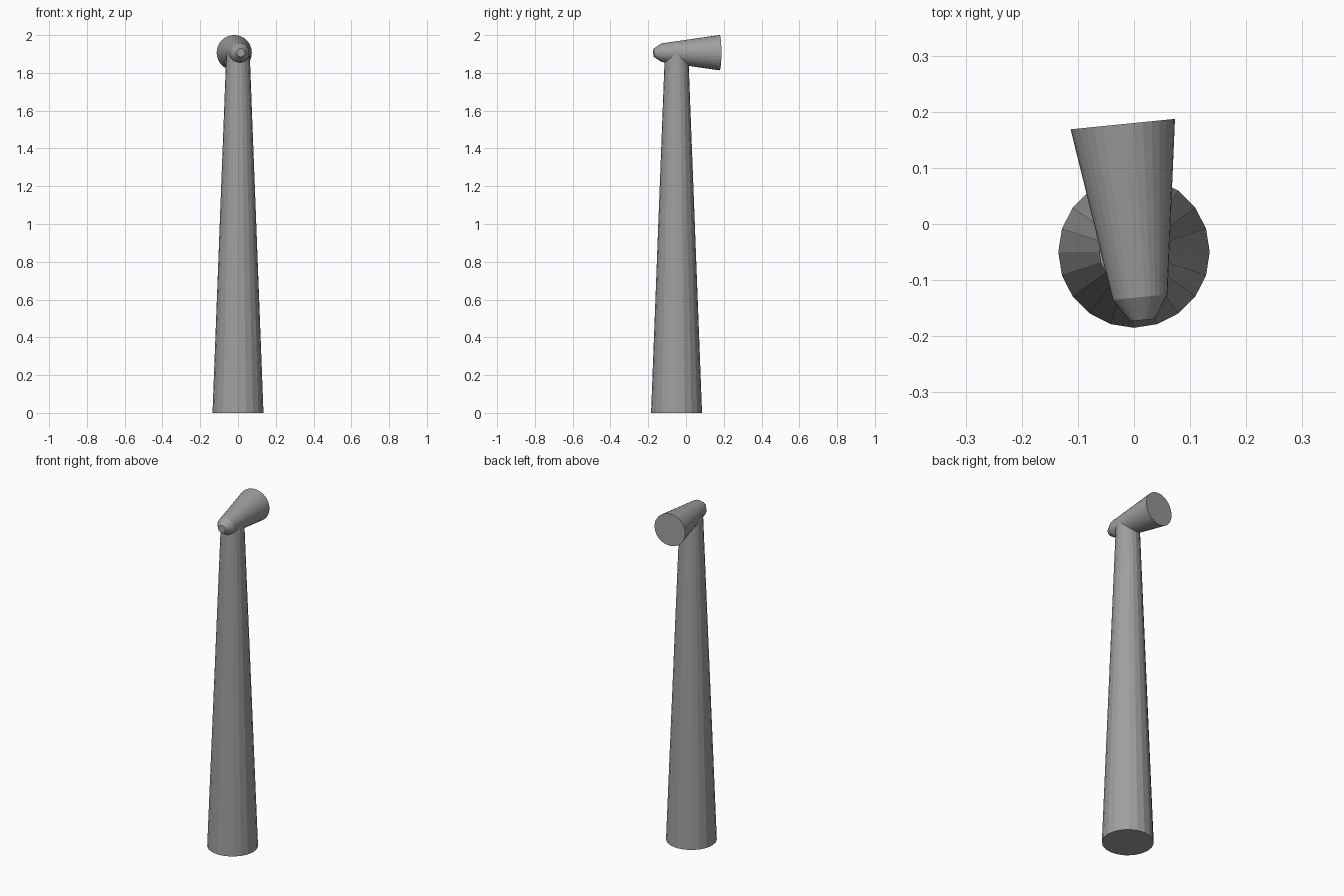
import bpy
import bmesh
import math
from mathutils import Matrix, Vector

cube = bpy.data.objects.get("Cube")
if cube:
    bpy.data.objects.remove(cube, do_unlink=True)

grey = bpy.data.materials.new("mid_grey")
grey.use_nodes = True
colour = (0.35, 0.35, 0.35, 1)
grey.diffuse_color = colour
grey.node_tree.nodes["Principled BSDF"].inputs["Base Color"].default_value = colour


def turned(name, profile, sides, matrix):
    """Capped solid of revolution around local z from (radius, height) rings."""
    bm = bmesh.new()
    rings = []
    for r, h in profile:
        rings.append([bm.verts.new((r * math.cos(i * math.tau / sides),
                                    r * math.sin(i * math.tau / sides), h))
                      for i in range(sides)])
    for low, high in zip(rings, rings[1:]):
        for i in range(sides):
            j = (i + 1) % sides
            bm.faces.new((low[i], low[j], high[j], high[i]))
    bm.faces.new(rings[0][::-1])
    bm.faces.new(rings[-1])
    bm.transform(matrix)
    bmesh.ops.recalc_face_normals(bm, faces=bm.faces[:])
    mesh = bpy.data.meshes.new(name)
    bm.to_mesh(mesh)
    bm.free()
    mesh.materials.append(grey)
    obj = bpy.data.objects.new(name, mesh)
    bpy.context.collection.objects.link(obj)
    return obj


# Tapered tower
turned("tower", [(0.135, 0), (0.062, 1.905)], 20,
       Matrix.Translation((0, -0.05, 0)))

# Housing and hub share one slightly yawed horizontal axis
rear = Vector((-0.02, 0.178, 1.907))
axis = Vector((0.1, -1, 0))
frame = Matrix.Translation(rear) @ axis.to_track_quat('Z', 'Y').to_matrix().to_4x4()
turned("housing", [(0.0935, 0), (0.049, 0.31)], 32, frame)
turned("hub_cone", [(0.049, 0.31), (0.022, 0.351)], 32, frame)
